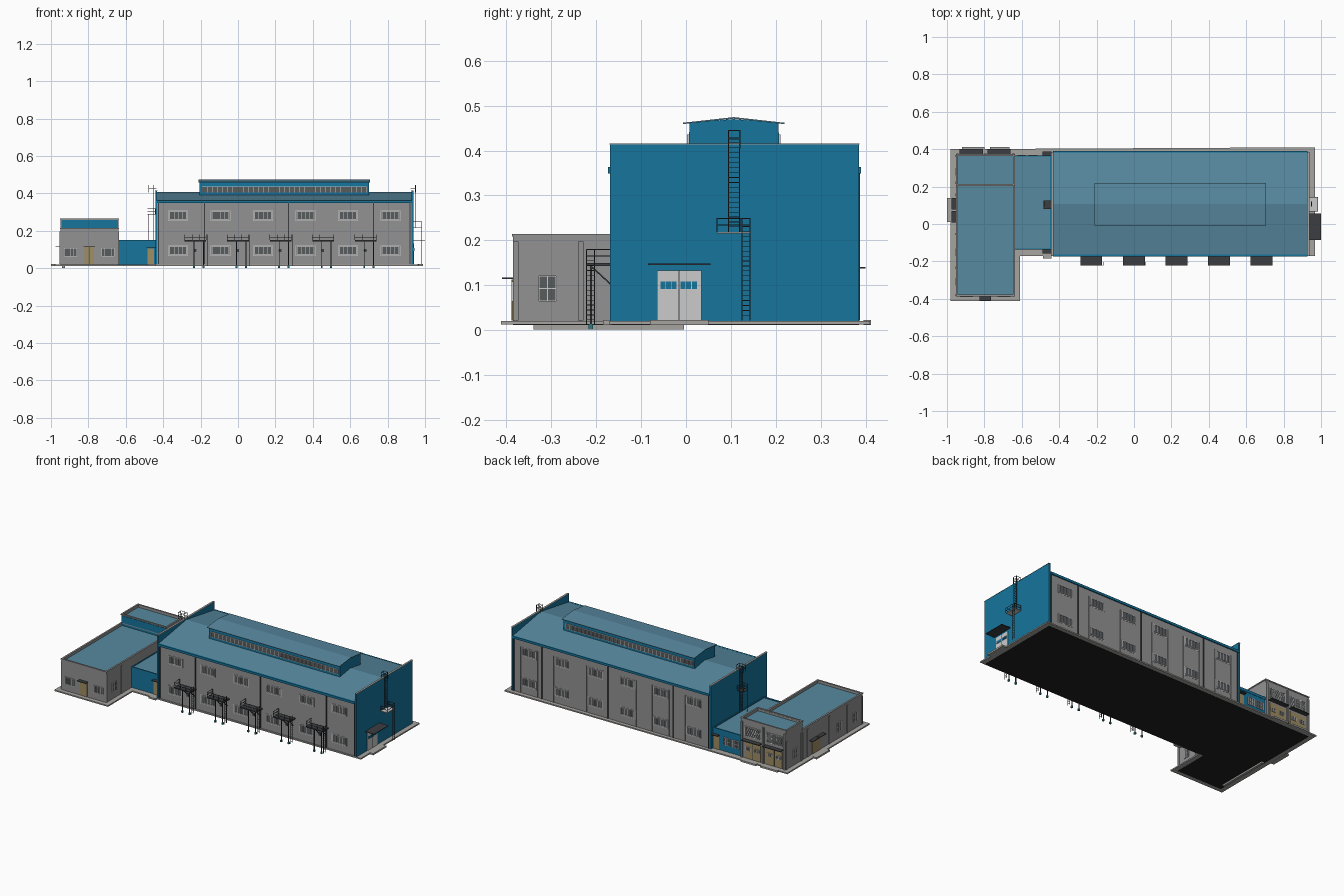
import bpy, bmesh
from mathutils import Vector

if "Cube" in bpy.data.objects:
    bpy.data.objects.remove(bpy.data.objects["Cube"])


def mat(name, r, g, b):
    m = bpy.data.materials.new(name)
    m.diffuse_color = [(c / 255) ** 2.2 for c in (r, g, b)] + [1]
    m.use_nodes = True
    m.node_tree.nodes["Principled BSDF"].inputs["Base Color"].default_value = m.diffuse_color
    return m


BLUE = mat("blue_cladding", 28, 116, 155)
ROOF = mat("slate_blue_roof", 88, 136, 158)
WALL = mat("wall_grey", 145, 145, 145)
LIGHT = mat("light_trim", 200, 200, 200)
PAVE = mat("paving", 165, 163, 160)
GLASS = mat("dark_glass", 88, 92, 94)
DARK = mat("dark_metal", 62, 64, 67)
TAN = mat("tan_door", 158, 140, 100)
BLACK = mat("underside", 36, 38, 40)
TEAL = mat("teal_feet", 50, 125, 130)


class Part:
    """Collects boxes, bars and prisms into one named object."""
    all = []

    def __init__(self, name, material):
        self.name, self.mat, self.bm = name, material, bmesh.new()
        Part.all.append(self)

    def prism(self, base, offset):
        off = Vector(offset)
        a = [self.bm.verts.new(p) for p in base]
        b = [self.bm.verts.new(Vector(p) + off) for p in base]
        n = len(a)
        self.bm.faces.new(a)
        self.bm.faces.new(b[::-1])
        for i in range(n):
            self.bm.faces.new((a[i], a[(i + 1) % n], b[(i + 1) % n], b[i]))

    def box(self, x0, x1, y0, y1, z0, z1):
        self.prism([(x0, y0, z0), (x1, y0, z0), (x1, y1, z0), (x0, y1, z0)], (0, 0, z1 - z0))

    def on(self, side, pos, u0, u1, z0, z1, d=0.003):
        """Box standing out by d from a wall facing f, b, l or r."""
        a, b = sorted((pos, pos + (d if side in "br" else -d)))
        if side in "fb":
            self.box(u0, u1, a, b, z0, z1)
        else:
            self.box(a, b, u0, u1, z0, z1)

    def ring(self, x0, x1, y0, y1, z0, z1, t):
        self.box(x0, x1, y0, y0 + t, z0, z1)
        self.box(x0, x1, y1 - t, y1, z0, z1)
        self.box(x0, x0 + t, y0 + t, y1 - t, z0, z1)
        self.box(x1 - t, x1, y0 + t, y1 - t, z0, z1)

    def bar(self, p, q, r=0.0016):
        p, q = Vector(p), Vector(q)
        d = (q - p).normalized()
        u = d.orthogonal().normalized() * r
        v = d.cross(u)
        self.prism([p + u, p + v, p - u, p - v], q - p)

    def finish(self):
        bmesh.ops.recalc_face_normals(self.bm, faces=self.bm.faces)
        me = bpy.data.meshes.new(self.name)
        self.bm.to_mesh(me)
        me.materials.append(self.mat)
        bpy.context.collection.objects.link(bpy.data.objects.new(self.name, me))


frames, glass = Part("window_frames", LIGHT), Part("window_glass", GLASS)
doors, canopies = Part("doors", TAN), Part("canopies", DARK)
steel, trim = Part("ladders_and_railings", DARK), Part("pilasters_and_copings", WALL)


def window(side, pos, uc, zc, w, h, cols=3, rows=1, t=0.0025):
    u0, u1, z0, z1 = uc - w / 2, uc + w / 2, zc - h / 2, zc + h / 2
    glass.on(side, pos, u0, u1, z0, z1, 0.002)
    for i in range(cols + 1):
        u = u0 + (u1 - u0) * i / cols
        frames.on(side, pos, u - t / 2, u + t / 2, z0, z1, 0.004)
    for i in range(rows + 1):
        z = z0 + (z1 - z0) * i / rows
        frames.on(side, pos, u0, u1, z - t / 2, z + t / 2, 0.004)


def ladder(a, b, z0, z1, step=0.011):
    for p in (a, b):
        steel.bar((*p, z0), (*p, z1))
    for i in range(1, int((z1 - z0) / step)):
        steel.bar((*a, z0 + i * step), (*b, z0 + i * step), 0.001)


def railing(pts, z0, h):
    for p in pts:
        steel.bar((*p, z0), (*p, z0 + h), 0.0013)
    for p, q in zip(pts, pts[1:]):
        for k in (0.5, 1):
            steel.bar((*p, z0 + h * k), (*q, z0 + h * k), 0.0012)


# L-shaped base, aprons and ramps
L = [(-.98, -.412), (-.61, -.412), (-.61, -.17), (.967, -.17), (.967, .41), (-.98, .4)]
Part("base_apron", PAVE).prism([(x, y, .013) for x, y in L], (0, 0, .008))
L2 = [(-.95, -.385), (-.64, -.385), (-.64, -.165), (.935, -.165), (.935, .385), (-.95, .37)]
Part("floor_underside", BLACK).prism([(x, y, .0115) for x, y in L2], (0, 0, .008))
ramps = Part("door_ramps", PAVE)
for b in [(.96, .99, -.08, .05), (-1, -.975, .01, .14), (-.92, -.8, .395, .412),
          (-.77, -.665, .395, .412), (-.487, -.44, -.185, -.165)]:
    ramps.box(*b, .012, .0225)
ramps.box(-.94, -.925, -.34, -.004, .002, .013)

# main hall: grey side walls, blue gable walls, gable roof
Part("hall_walls", WALL).box(-.435, .93, -.163, .383, .02, .352)
ends = Part("hall_gable_walls", BLUE)
caps = Part("gable_wall_caps", PAVE)
for x in (-.442, .927):
    ends.box(x, x + .01, -.169, .385, .02, .413)
    caps.box(x - .001, x + .011, -.17, .386, .413, .4155)
Part("hall_roof", ROOF).prism([(-.432, -.172, .361), (-.432, .107, .407), (-.432, .388, .361),
                               (-.432, .388, .352), (-.432, -.172, .352)], (1.359, 0, 0))
eaves = Part("eave_bands", BLUE)
eaves.on("f", -.163, -.432, .927, .349, .363, .011)
eaves.on("b", .383, -.432, .927, .349, .363, .007)

# hall windows, bay trims and downpipes on both long sides
for side, pos in (("f", -.163), ("b", .383)):
    for i in range(6):
        x = -.32 + i * .227
        for z in (.28, .093):
            frames.on(side, pos, x - .053, x + .053, z - .028, z + .028, .001)
            trim.on(side, pos, x - .051, x + .051, z - .026, z + .026, .0015)
            window(side, pos, x, z + .002, .088, .042, 4)
        if side == "b":
            for u in (-.058, .058):
                trim.on(side, pos, x + u - .002, x + u + .002, .022, .31)
    for x in (-.425, -.18, .27, .725, .92):
        steel.on(side, pos, x - .003, x + .003, .022, .35, .005)

# roof lantern
Part("lantern_walls", BLUE).prism([(-.205, .005, .38), (-.205, .008, .462), (-.205, .106, .47),
                                   (-.205, .206, .462), (-.205, .208, .38)], (.905, 0, 0))
Part("lantern_roof", ROOF).prism([(-.21, -.007, .459), (-.21, .106, .471), (-.21, .219, .459),
                                  (-.21, .219, .462), (-.21, .106, .4745), (-.21, -.007, .462)],
                                 (.915, 0, 0))
for side, pos in (("f", .0065), ("b", .2065)):
    window(side, pos, .2475, .42, .88, .03, 32)

# front service platforms with railings, legs and ladders
feet = Part("platform_feet", TEAL)
for i in range(5):
    x0 = -.285 + i * .2275
    x1 = x0 + .115
    canopies.box(x0, x1, -.222, -.165, .143, .15)
    railing([(x0, -.168), (x0, -.221), (x0 + .04, -.221), (x0 + .078, -.221), (x1, -.221)], .15, .03)
    for x in (x0 + .05, x0 + .1):
        steel.bar((x, -.212, .006), (x, -.212, .145), .003)
        steel.bar((x, -.165, .1), (x, -.212, .143), .002)
        feet.box(x - .005, x + .005, -.217, -.207, .002, .014)
    ladder((x1 + .006, -.222), (x1 + .006, -.204), .012, .18)
    for z0, z1 in ((.09, .1),):
        steel.prism([(x0 + .055 + a, -.163, .095 + b) for a, b in
                     ((.009, 0), (.006, .009), (-.006, .009), (-.009, 0), (-.006, -.009), (.006, -.009))],
                    (0, -.006, 0))

# gate on the right gable wall with canopy
gate = Part("hall_gate", LIGHT)
gate.on("r", .937, -.065, .034, .022, .133, .004)
steel.on("r", .937, -.0165, -.0145, .022, .133, .005)
gate_glass = Part("gate_windows", BLUE)
for y in (-.039, .006):
    for k in range(3):
        gate_glass.on("r", .941, y - .018 + k * .0125, y - .007 + k * .0125, .092, .108, .002)
canopies.box(.937, 1, -.085, .055, .145, .149)

# roof access ladders on the two gable walls
Part("ladder_landing", LIGHT).box(.937, .983, .069, .143, .215, .219)
railing([(.938, .069), (.982, .069), (.982, .122), (.982, .143), (.938, .143)], .219, .03)
ladder((.982, .125), (.982, .142), .022, .248)
ladder((.947, .095), (.947, .119), .219, .445)
ladder((-.452, .09), (-.452, .114), .15, .445)
canopies.box(-.485, -.442, .08, .125, .287, .29)
railing([(-.443, .08), (-.484, .08), (-.484, .125), (-.443, .125)], .29, .03)
steel.bar((-.48, .082, .15), (-.48, .082, .29))
for xa, xb in ((.922, .95), (-.478, -.436)):
    railing([(xa, .094), (xb, .094), (xb, .12), (xa, .12), (xa, .094)], .405, .04)

# low blue link between hall and office
Part("link_walls", BLUE).box(-.645, -.44, -.135, .365, .02, .14)
Part("link_roof", ROOF).box(-.64, -.442, -.13, .36, .138, .145)
Part("link_parapet", BLUE).ring(-.645, -.441, -.137, .367, .135, .151, .007)
for side, pos, s in (("f", -.135, 1), ("b", .365, 1)):
    doors.on(side, pos, -.485, -.45, .022, .105, .004)
    canopies.on(side, pos, -.488, -.442, .11, .114, .022)
    for x in ((-.6, -.54) if side == "b" else ()):
        window(side, pos, x, .085, .045, .045, 3, 2)

# office wing with parapet
Part("office_walls", WALL).box(-.95, -.64, -.385, .205, .02, .19)
Part("office_roof", ROOF).box(-.945, -.645, -.38, .205, .188, .197)
trim.ring(-.95, -.64, -.385, .213, .19, .21, .007)
trim.ring(-.953, -.637, -.388, .214, .209, .214, .011)
# taller back block with blue upper face
Part("tall_block_walls", WALL).box(-.95, -.64, .208, .37, .02, .245)
Part("tall_block_roof", ROOF).box(-.945, -.645, .21, .365, .243, .25)
Part("tall_block_band", BLUE).box(-.945, -.641, .203, .212, .195, .259)
trim.ring(-.95, -.64, .208, .37, .245, .262, .007)
trim.ring(-.953, -.637, .204, .373, .26, .267, .01)

# office pilasters
for y in (-.385, -.24, -.06, .15, .215, .358):
    trim.on("l", -.95, y, y + .012, .022, .197, .004)
for y in (-.385, -.24):
    trim.on("r", -.64, y, y + .012, .022, .197, .004)
for x in (-.95, -.801, -.652):
    trim.on("b", .37, x, x + .012, .022, .245, .008)

# office windows and doors
window("f", -.385, -.895, .086, .066, .042, 4)
window("f", -.385, -.695, .086, .066, .042, 4)
doors.on("f", -.385, -.82, -.77, .022, .113, .003)
steel.on("f", -.385, -.796, -.794, .022, .113, .004)
canopies.on("f", -.385, -.825, -.765, .114, .117, .025)
for side, pos, y in (("r", -.64, -.308), ("l", -.95, -.308), ("l", -.95, -.15), ("l", -.95, .28)):
    window(side, pos, y, .093, .038, .056, 2, 2)
doors.on("l", -.95, .035, .115, .022, .105, .003)
steel.on("l", -.95, .074, .076, .022, .105, .004)
for y in (.008, .078):
    canopies.on("l", -.95, y, y + .062, .113, .117, .025)

# back gates with lattice windows above
lattice = Part("lattice_windows", LIGHT)
for x in (-.87, -.722):
    doors.on("b", .37, x - .055, x + .055, .022, .125, .003)
    steel.on("b", .37, x - .001, x + .001, .022, .125, .004)
    for k in (-.03, .03):
        window("b", .373, x + k, .085, .03, .02, 2)
    canopies.on("b", .37, x - .062, x + .062, .137, .141, .03)
    window("b", .37, x, .19, .11, .06, 3)
    for k in range(-3, 4):
        for s in (-1, 1):
            c = x + k * .0135
            lattice.bar((c - .013 * s, .3735, .162), (c + .013 * s, .3735, .218), .0018)

for part in Part.all:
    part.finish()
